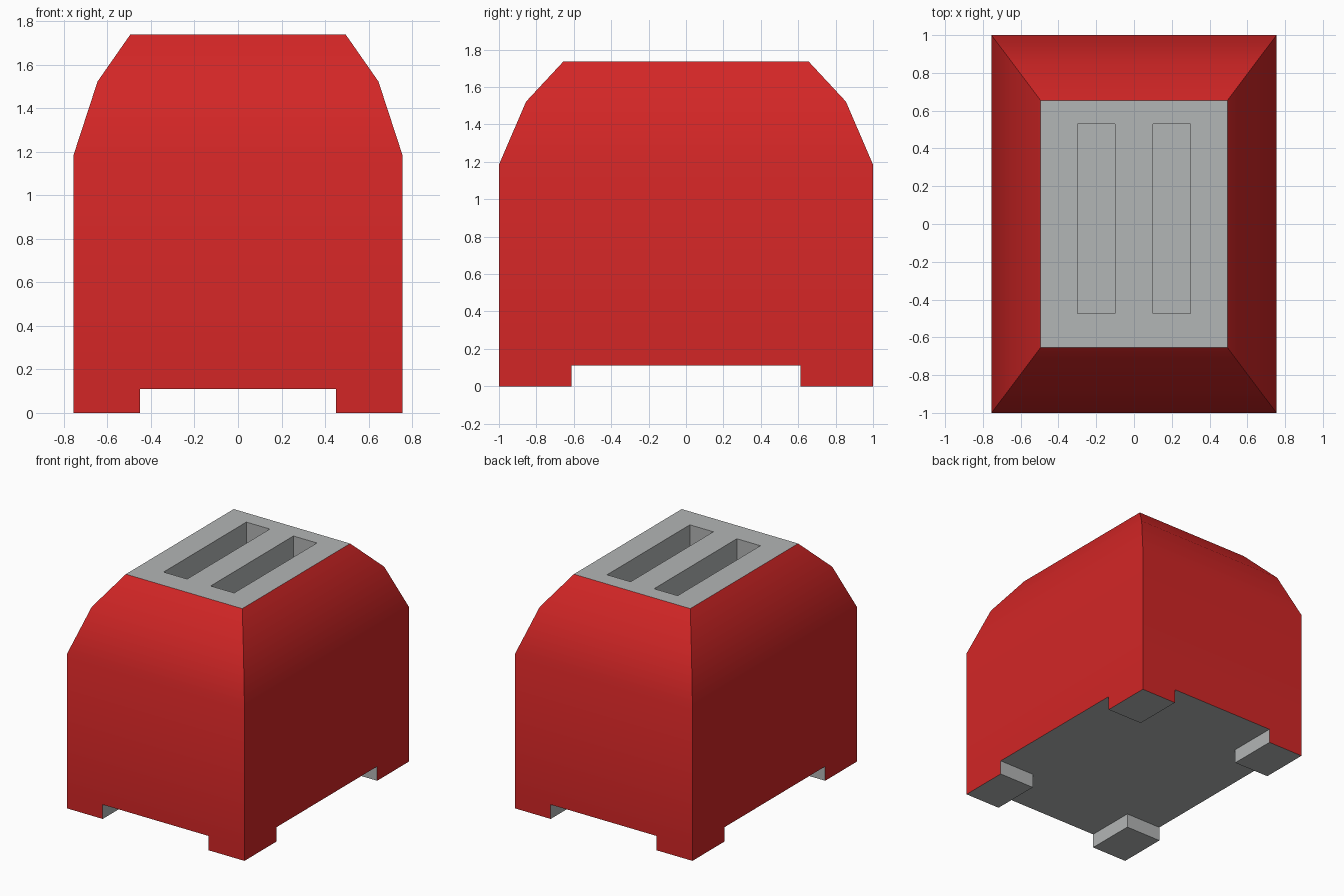
import bpy, bmesh, math

if "Cube" in bpy.data.objects:
    bpy.data.objects.remove(bpy.data.objects["Cube"])


def material(name, rgb):
    m = bpy.data.materials.new(name)
    m.diffuse_color = (*rgb, 1)
    m.use_nodes = True
    m.node_tree.nodes["Principled BSDF"].inputs["Base Color"].default_value = m.diffuse_color
    return m


RED = material("red_enamel", (0.644, 0.019, 0.019))
GREY = material("grey_metal", (0.45, 0.465, 0.465))


def finish(bm, name, smooth=False):
    bmesh.ops.remove_doubles(bm, verts=bm.verts, dist=1e-5)
    mesh = bpy.data.meshes.new(name)
    mesh.materials.append(RED)
    mesh.materials.append(GREY)
    bm.to_mesh(mesh)
    bm.free()
    ob = bpy.data.objects.new(name, mesh)
    bpy.context.collection.objects.link(ob)
    if smooth:
        bpy.ops.object.select_all(action='DESELECT')
        bpy.context.view_layer.objects.active = ob
        ob.select_set(True)
        bpy.ops.object.shade_smooth_by_angle(angle=math.radians(30))
    return ob


def quad(bm, pts, mat):
    f = bm.faces.new([bm.verts.new(p) for p in pts])
    f.material_index = mat


def ring(x0, x1, y0, y1, z):
    return [(x0, y0, z), (x1, y0, z), (x1, y1, z), (x0, y1, z)]


def walls(bm, low, high, mat):
    for i in range(4):
        j = (i + 1) % 4
        quad(bm, [low[i], low[j], high[j], high[i]], mat)


BASE, TOP = 0.11, 1.737
HX, HY = 0.755, 1.0

# Body shell: rectangular rings tapering toward the top, grey underside
bm = bmesh.new()
rings = [ring(-x, x, -y, y, z) for x, y, z in
         ((HX, HY, BASE), (HX, HY, 1.185), (0.645, 0.855, 1.522), (0.495, 0.655, TOP))]
for low, high in zip(rings, rings[1:]):
    walls(bm, low, high, 0)
quad(bm, rings[0][::-1], 1)
finish(bm, "body_shell", smooth=True)

# Top plate with two sunken bread slots
bm = bmesh.new()
xs = [-0.495, -0.3, -0.1, 0.1, 0.3, 0.495]
ys = [-0.655, -0.475, 0.53, 0.655]
FLOOR = TOP - 0.6
for i in range(5):
    for j in range(3):
        box = (xs[i], xs[i + 1], ys[j], ys[j + 1])
        if j == 1 and i in (1, 3):
            walls(bm, ring(*box, TOP), ring(*box, FLOOR), 1)
            quad(bm, ring(*box, FLOOR), 1)
        else:
            quad(bm, ring(*box, TOP), 1)
finish(bm, "slotted_top_plate")

# Corner feet: red outside, grey inside and below
for sx, side in ((-1, "left"), (1, "right")):
    for sy, end in ((-1, "front"), (1, "back")):
        bm = bmesh.new()
        x0, x1 = sorted((sx * 0.45, sx * HX))
        y0, y1 = sorted((sy * 0.612, sy * HY))
        low, high = ring(x0, x1, y0, y1, 0), ring(x0, x1, y0, y1, BASE)
        walls(bm, low, high, 0)
        quad(bm, low[::-1], 1)
        bm.normal_update()
        for f in bm.faces:
            outward = f.normal.x * sx > 0.5 or f.normal.y * sy > 0.5
            f.material_index = 0 if outward else 1
        finish(bm, f"{end}_{side}_foot")
